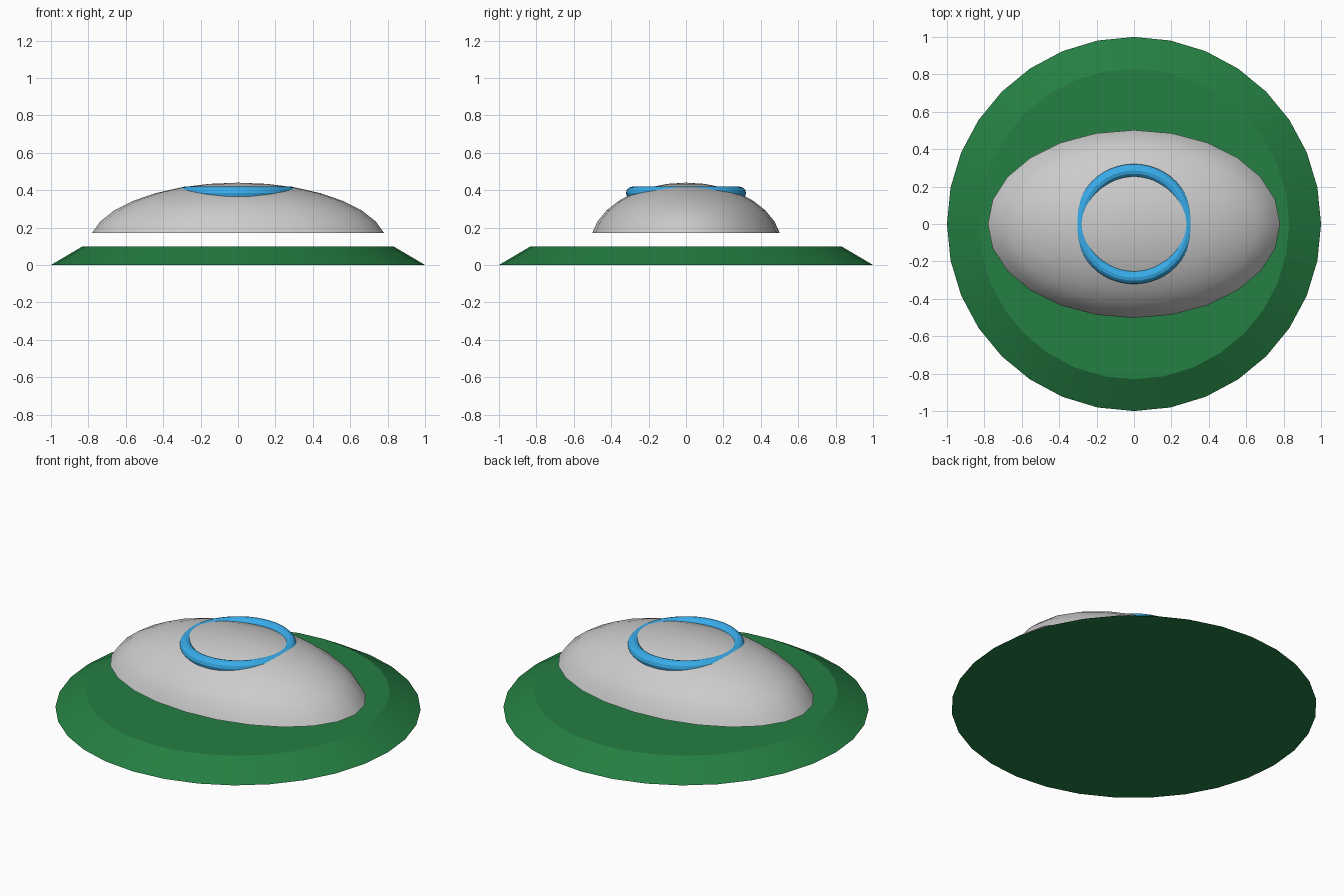
import bpy
import math

if "Cube" in bpy.data.objects:
    bpy.data.objects.remove(bpy.data.objects["Cube"])


def finish(obj, name, color=None):
    obj.name = name
    bpy.ops.object.transform_apply(location=True, rotation=True, scale=True)
    bpy.ops.object.shade_smooth_by_angle(angle=math.radians(29))
    if color:
        mat = bpy.data.materials.new(name + "_colour")
        mat.diffuse_color = color
        mat.use_nodes = True
        mat.node_tree.nodes["Principled BSDF"].inputs["Base Color"].default_value = mat.diffuse_color
        obj.data.materials.append(mat)


# Bevelled green base disc
bpy.ops.mesh.primitive_cone_add(vertices=32, radius1=1.0, radius2=0.83,
                                depth=0.1, location=(0, 0, 0.05))
finish(bpy.context.object, "base", (0.018, 0.21, 0.055, 1))

# Oval dome: upper rings of a stretched sphere, open underneath
bpy.ops.mesh.primitive_uv_sphere_add(segments=24, ring_count=16, radius=1)
dome = bpy.context.object
import bmesh
bm = bmesh.new()
bm.from_mesh(dome.data)
bmesh.ops.delete(bm, geom=[v for v in bm.verts if v.co.z < 0.1], context='VERTS')
bm.to_mesh(dome.data)
bm.free()
dome.scale = (0.797, 0.512, 0.336)
dome.location = (0, 0, 0.104)
finish(dome, "dome")

# Blue ring sunk into the top of the dome
bpy.ops.mesh.primitive_torus_add(major_radius=0.286, minor_radius=0.035,
                                 major_segments=48, minor_segments=12,
                                 location=(0, 0, 0.384))
finish(bpy.context.object, "ring", (0.04, 0.42, 0.83, 1))
